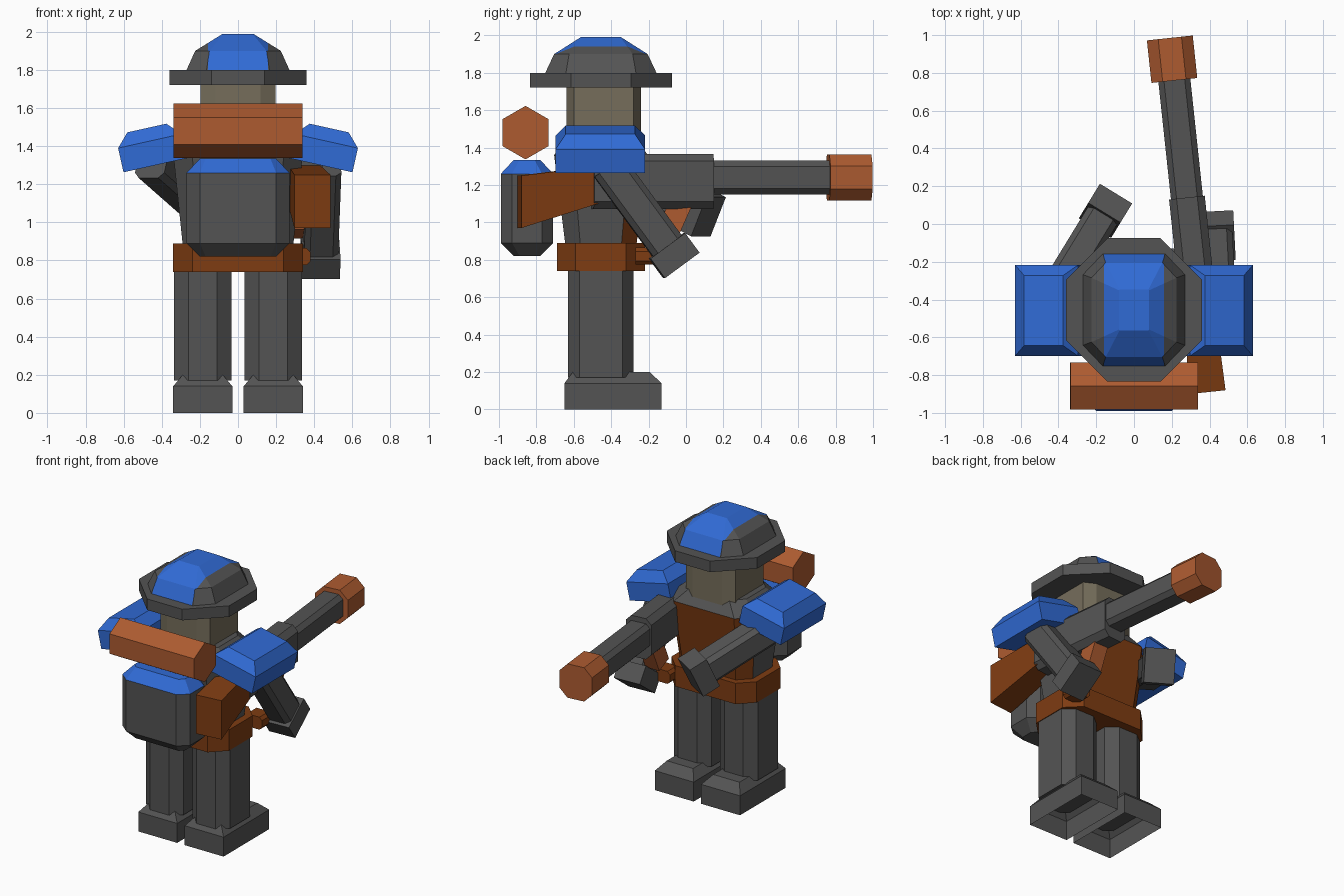
import bpy, bmesh
from mathutils import Matrix, Vector

old = bpy.data.objects.get("Cube")
if old:
    bpy.data.objects.remove(old, do_unlink=True)


def material(name, rgb):
    m = bpy.data.materials.new(name)
    m.use_nodes = True
    m.diffuse_color = (*rgb, 1)
    m.node_tree.nodes["Principled BSDF"].inputs["Base Color"].default_value = (*rgb, 1)
    return m


GREY = material("grey", (0.088, 0.088, 0.088))
BLUE = material("blue", (0.03, 0.145, 0.66))
ORANGE = material("orange", (0.42, 0.105, 0.03))
BROWN = material("brown", (0.21, 0.045, 0.006))
TAN = material("tan", (0.18, 0.155, 0.105))


def outline(hx, hy, c, cy=None):
    """Rectangle, or octagon when a corner cut is given."""
    cy = c if cy is None else cy
    pts = []
    for sx, sy in ((1, 1), (-1, 1), (-1, -1), (1, -1)):
        pair = [(sx * hx, sy * (hy - cy)), (sx * (hx - c), sy * hy)]
        if c == 0:
            pair = pair[:1]
        pts += pair if sx * sy > 0 else pair[::-1]
    return pts


def loft(name, rings, mats, place=Matrix(), rule=None, open_bottom=False, cuts=()):
    """Rings are (height, outline, optional y shift); rule picks a material per face."""
    bm = bmesh.new()
    loops = []
    for z, pts, *shift in rings:
        dy = shift[0] if shift else 0
        loops.append([bm.verts.new((x, y + dy, z)) for x, y in pts])
    n = len(loops[0])
    for a, b in zip(loops, loops[1:]):
        for i in range(n):
            j = (i + 1) % n
            bm.faces.new((a[i], a[j], b[j], b[i]))
    bm.faces.new(loops[-1])
    if not open_bottom:
        bm.faces.new(loops[0][::-1])
    for x in cuts:
        bmesh.ops.bisect_plane(bm, geom=bm.verts[:] + bm.edges[:] + bm.faces[:],
                               plane_co=(x, 0, 0), plane_no=(1, 0, 0))
    bm.normal_update()
    if rule:
        for f in bm.faces:
            f.material_index = int(rule(f))
    bm.transform(place)
    if place.determinant() < 0:
        bmesh.ops.reverse_faces(bm, faces=bm.faces[:])
    me = bpy.data.meshes.new(name)
    bm.to_mesh(me)
    bm.free()
    for m in mats:
        me.materials.append(m)
    ob = bpy.data.objects.new(name, me)
    bpy.context.collection.objects.link(ob)
    return ob


def at(x, y, z=0):
    return Matrix.Translation((x, y, z))


def aim(start, end):
    """Local z runs from start to end, local y stays upward."""
    d = Vector(end) - Vector(start)
    return at(*start) @ d.to_track_quat('Z', 'Y').to_matrix().to_4x4(), d.length


def beam(name, start, end, mat, hx, hy, c=0):
    place, length = aim(start, end)
    o = outline(hx, hy, c)
    return loft(name, [(0, o), (length, o)], [mat], place)


MID = -0.455
body = at(0, MID)

# Feet, legs and shoulder pads, mirrored
for side, s in (("left", 1), ("right", -1)):
    loft(side + "_foot", [(0, outline(0.155, 0.26, 0)), (0.14, outline(0.155, 0.26, 0)),
                          (0.2, outline(0.105, 0.205, 0), -0.01)],
         [GREY], at(s * 0.185, -0.39), open_bottom=True)
    leg = outline(0.15, 0.175, 0.075, 0.06)
    loft(side + "_leg", [(0.17, leg), (0.76, leg)], [GREY], at(s * 0.185, MID))
    pad = outline(0.17, 0.24, 0)
    mirror = Matrix.Diagonal((s, 1, 1, 1))
    tilt = Matrix.Rotation(0.22, 4, 'Y')
    loft(side + "_shoulder_pad", [(0, pad), (0.13, pad), (0.2, outline(0.105, 0.185, 0))],
         [BLUE], mirror @ at(0.435, MID - 0.003, 1.3) @ tilt)

# Belt, torso with a coloured chest, and head
belt = outline(0.34, 0.235, 0.1)
loft("belt", [(0.74, belt), (0.89, belt)], [BROWN], body)
loft("torso", [(0.88, outline(0.29, 0.19, 0.08)), (1.36, outline(0.34, 0.25, 0.1)),
               (1.45, outline(0.24, 0.19, 0.08))], [GREY, BROWN], body,
     rule=lambda f: f.normal.y > 0.5 and f.calc_center_median().z < 1.36)
head = outline(0.198, 0.2, 0.08, 0.04)
loft("head", [(1.4, head), (1.78, head)], [TAN], at(0, -0.44))

# Helmet: brim and dome with a central band
brim = outline(0.36, 0.38, 0.22)
loft("helmet_brim", [(1.72, brim), (1.8, brim)], [GREY], body)
loft("helmet_dome", [(1.8, outline(0.27, 0.297, 0.105, 0.11)),
                     (1.9, outline(0.225, 0.25, 0.075, 0.08)),
                     (1.99, outline(0.08, 0.108, 0.004))], [GREY, BLUE], body,
     rule=lambda f: abs(f.calc_center_median().x) < 0.155, cuts=(-0.158, 0.158))

# Backpack with a coloured lid
wide, small = outline(0.27, 0.14, 0.07, 0.06), outline(0.2, 0.07, 0.03)
loft("backpack", [(0.82, small), (0.89, wide), (1.26, wide), (1.335, small)],
     [GREY, BLUE], at(0, -0.85), rule=lambda f: f.calc_center_median().z > 1.27)

# Bedroll, a six sided prism lying across
bpy.ops.mesh.primitive_cylinder_add(vertices=6, radius=0.143, depth=0.675,
                                    location=(0, -0.858, 1.48), rotation=(0, 1.5708, 0))
roll = bpy.context.object
roll.name = "bedroll"
roll.data.transform(Matrix.Rotation(0.5236, 4, 'Z'))
roll.data.materials.append(ORANGE)

# Arms and hands
for side, a, b in (("left", (0.45, -0.415, 1.3), (0.43, -0.025, 0.77)),
                   ("right", (-0.45, -0.42, 1.32), (-0.12, 0.12, 1.03))):
    a, b = Vector(a), Vector(b)
    wrist = b - (b - a).normalized() * 0.13
    beam(side + "_arm", a, wrist, GREY, 0.09, 0.095, 0.03)
    beam(side + "_hand", wrist, b, GREY, 0.1, 0.115)

# Gun, laid out along one slanted axis


def axis(y, z=1.24):
    return (0.295 - 0.107 * y, y, z)


beam("gun_receiver", axis(-0.5, 1.22), axis(0.14, 1.22), GREY, 0.095, 0.147, 0.04)
beam("gun_barrel", axis(0.1), axis(0.8), GREY, 0.085, 0.09, 0.03)
beam("gun_muzzle", axis(0.76), axis(0.985), ORANGE, 0.122, 0.122, 0.06)
stock_place, stock_length = aim(axis(-0.89), axis(-0.48))
loft("gun_stock", [(0, outline(0.095, 0.14, 0), -0.13),
                   (stock_length, outline(0.085, 0.1, 0), -0.04)], [BROWN], stock_place)
beam("gun_magazine", (0.3, -0.02, 1.12), (0.3, -0.1, 0.94), ORANGE, 0.055, 0.06)

# Belt pouch
beam("belt_pouch", (0.31, -0.27, 0.82), (0.31, -0.16, 0.82), BROWN, 0.07, 0.045, 0.02)
